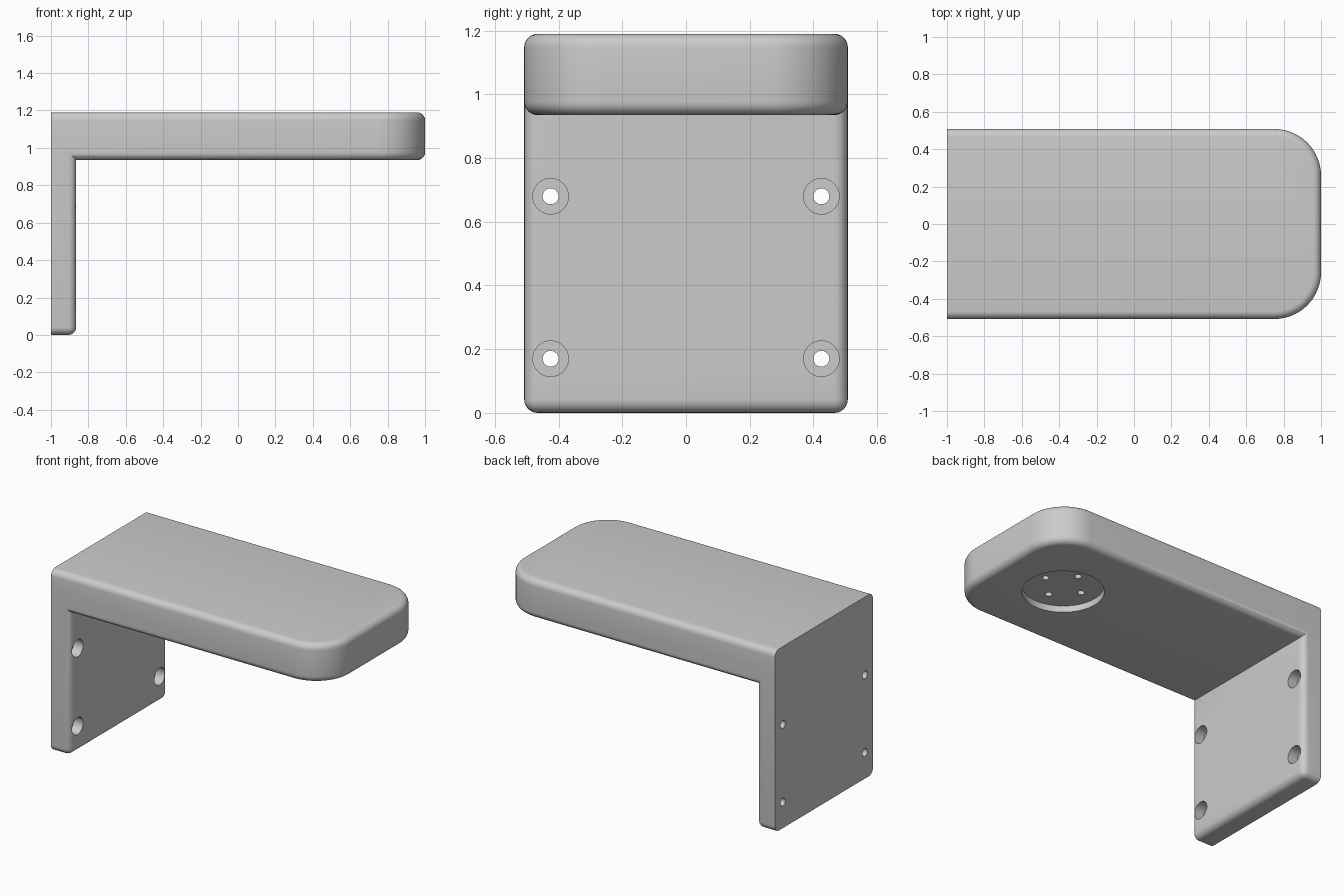
import bpy, bmesh
from math import cos, sin, pi
from mathutils import Matrix, Vector

cube = bpy.data.objects.get("Cube")
if cube:
    bpy.data.objects.remove(cube, do_unlink=True)

BACK, FRONT, HALF = -1.0, 1.0, 0.508
TOP, UNDER, INNER = 1.19, 0.935, -0.865
ROUND, CORNER = 0.042, 0.25

grey = bpy.data.materials.new("Plain grey")
grey.use_nodes = True
colour = (0.6, 0.6, 0.6, 1)
grey.diffuse_color = colour
grey.node_tree.nodes["Principled BSDF"].inputs["Base Color"].default_value = colour


def make_object(name, bm):
    bmesh.ops.recalc_face_normals(bm, faces=bm.faces)
    mesh = bpy.data.meshes.new(name)
    bm.to_mesh(mesh)
    bm.free()
    mesh.materials.append(grey)
    obj = bpy.data.objects.new(name, mesh)
    bpy.context.collection.objects.link(obj)
    return obj


def rounded_prism(name, outline, z0, z1, keep):
    """Extrude a plan outline and round the edges that pass the keep test."""
    bm = bmesh.new()
    base = bm.faces.new([bm.verts.new((x, y, z0)) for x, y in outline])
    up = bmesh.ops.extrude_face_region(bm, geom=[base], use_keep_orig=True)
    bmesh.ops.translate(bm, vec=(0, 0, z1 - z0),
                        verts=[v for v in up["geom"] if isinstance(v, bmesh.types.BMVert)])
    bmesh.ops.recalc_face_normals(bm, faces=bm.faces)
    edges = [e for e in bm.edges
             if any(v.co.x > BACK + 0.001 for v in e.verts) and keep(e)]
    bmesh.ops.bevel(bm, geom=edges, offset=ROUND, segments=6, profile=0.5,
                    affect='EDGES', clamp_overlap=False)
    return make_object(name, bm)


def boolean(target, tool, operation):
    mod = target.modifiers.new(operation.title(), 'BOOLEAN')
    mod.operation, mod.object, mod.solver = operation, tool, 'EXACT'
    bpy.context.view_layer.objects.active = target
    bpy.ops.object.modifier_apply(modifier=mod.name)
    bpy.data.objects.remove(tool, do_unlink=True)


def drill(target, start, direction, radius, depth, sides=32):
    """Cut a round hole of the given depth, entering at start."""
    start, direction = Vector(start), Vector(direction)
    lead = 0.02
    middle = start + direction * (depth - lead) / 2
    turn = direction.to_track_quat('Z', 'Y').to_matrix().to_4x4()
    bm = bmesh.new()
    bmesh.ops.create_cone(bm, cap_ends=True, segments=sides, radius1=radius, radius2=radius,
                          depth=depth + lead, matrix=Matrix.Translation(middle) @ turn)
    boolean(target, make_object("hole_cutter", bm), 'DIFFERENCE')


# Horizontal arm with two large plan corners at its free end
arc = [(FRONT - CORNER + CORNER * sin(i * pi / 32), HALF - CORNER + CORNER * cos(i * pi / 32))
       for i in range(17)]
outline = [(BACK, HALF)] + arc + [(x, -y) for x, y in reversed(arc)] + [(BACK, -HALF)]
bracket = rounded_prism("wall_bracket", outline, UNDER, TOP,
                        lambda e: abs(e.verts[0].co.z - e.verts[1].co.z) < 0.001)

# Upright mounting plate, merged into the arm
plate_outline = [(BACK, HALF), (INNER, HALF), (INNER, -HALF), (BACK, -HALF)]
plate = rounded_prism("mounting_plate", plate_outline, 0, TOP - 0.09, lambda e: True)
boolean(bracket, plate, 'UNION')

# Counterbored screw holes through the plate
for y in (-0.425, 0.425):
    for z in (0.17, 0.68):
        drill(bracket, (INNER, y, z), (-1, 0, 0), 0.056, 0.067)
        drill(bracket, (INNER, y, z), (-1, 0, 0), 0.025, 0.2)

# Round recess under the arm with four small blind holes
RECESS_X, RECESS_DEPTH = 0.54, 0.042
drill(bracket, (RECESS_X, 0, UNDER), (0, 0, 1), 0.241, RECESS_DEPTH, 64)
for i in range(4):
    x, y = RECESS_X + 0.135 * cos(i * pi / 2), 0.135 * sin(i * pi / 2)
    drill(bracket, (x, y, UNDER + RECESS_DEPTH), (0, 0, 1), 0.021, 0.085, 24)

# Smooth rounds, crisp hole rims
bpy.ops.object.select_all(action='DESELECT')
bracket.select_set(True)
bpy.context.view_layer.objects.active = bracket
bpy.ops.object.shade_smooth_by_angle(angle=pi / 6)
